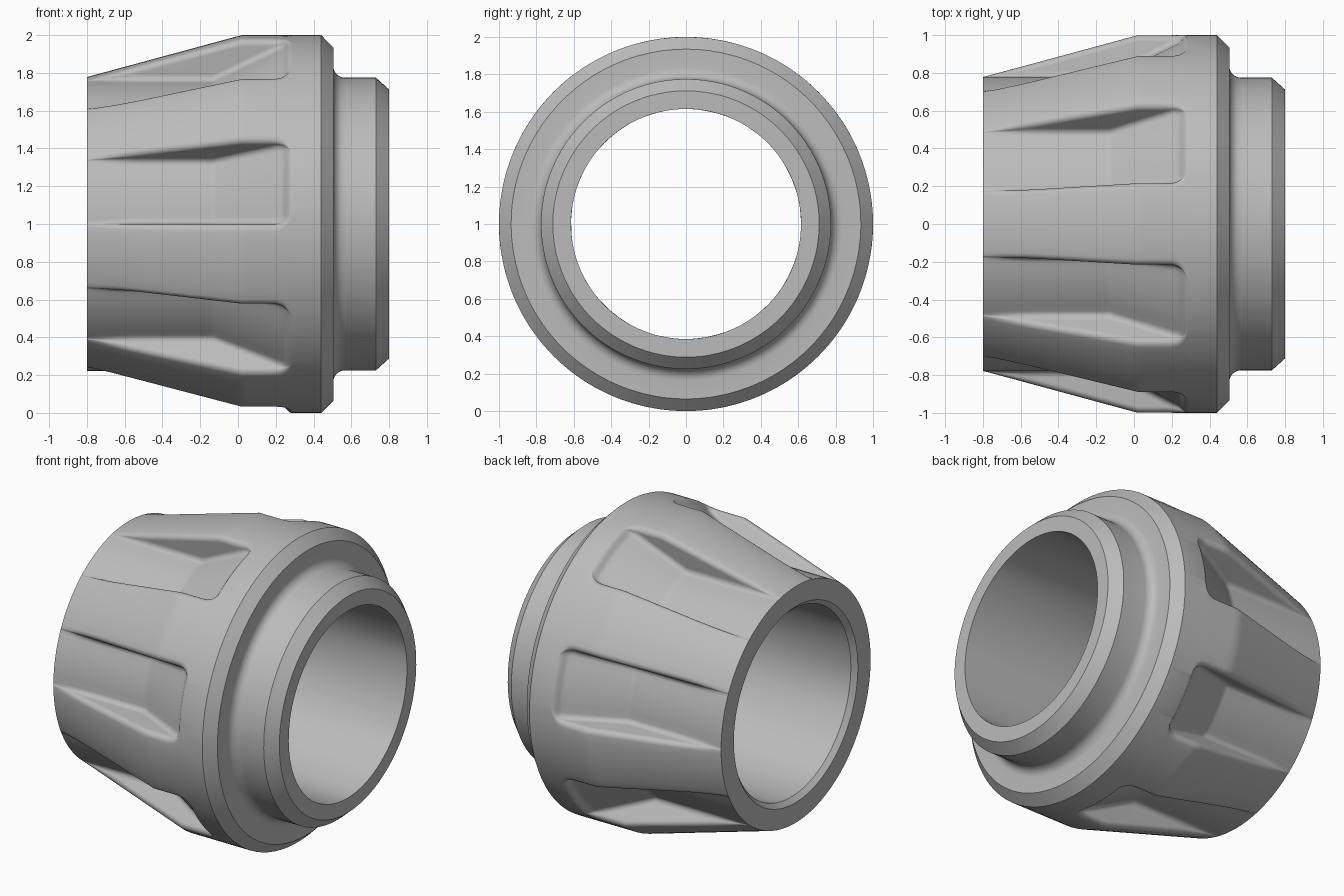
import bpy, bmesh
from math import pi, sin, cos, sqrt, radians

cube = bpy.data.objects.get("Cube")
if cube:
    bpy.data.objects.remove(cube, do_unlink=True)

FLUTES = 7
HALF_PITCH = pi / FLUTES
HALF_WIDTH = HALF_PITCH / 2
FILLET = 0.035          # rounding of flute edges
END = 0.285             # where the flutes run out
ARC = [radians(15 * i) for i in range(7)]


def outer(x):
    """Radius of the tapered body."""
    return min(1.0, 0.778 + 0.271 * (x + 0.8))


def depth(x):
    """Flute depth: level floor, then a ramp, then a rounded end."""
    floor = 0.778 + max(0.0, 0.49 * (x + 0.13))
    t = max(0.0, min(1.0, (END - x) / 0.05))
    return max(0.0, outer(x) - floor) * t * t * (3 - 2 * t)


def half_width(x):
    """Half angle of a flute, with rounded corners at its end."""
    c = 0.09
    over = min(c, max(0.0, x - END + c))
    return HALF_WIDTH - (c - sqrt(c * c - over * over))


def section(x, r, d):
    """Ring of points around the axis at x, cut by flutes of depth d."""
    w, e, f = half_width(x), FILLET / 0.9, min(FILLET, d / 2)
    half = [(HALF_PITCH + (w + e - HALF_PITCH) * i / 4, 0) for i in range(4)]
    half += [(w + e * (1 - sin(a)), f * (1 - cos(a))) for a in ARC]
    half += [(w - e * (1 - cos(a)), d - f * (1 - sin(a))) for a in ARC]
    half += [((w - e) * (1 - i / 4), d) for i in range(1, 5)]
    sector = half + [(-a, p) for a, p in reversed(half[1:-1])]
    ring = []
    for k in range(FLUTES):
        for a, p in sector:
            phi = k * 2 * HALF_PITCH - a
            ring.append((x, (r - p) * sin(phi), 1 - (r - p) * cos(phi)))
    return ring


# Fluted tapered body
xs = [-0.8 + 0.06 * i for i in range(11)] + [-0.15, -0.13, -0.11]
xs += [-0.06, -0.02, 0.02, 0.06, 0.11, 0.16, 0.19, 0.21]
xs += [0.23 + 0.0092 * i for i in range(6)] + [END]
rings = [section(x, outer(x), depth(x)) for x in xs]

# Rim, filleted shoulder, chamfered spigot and bore
profile = [(0.44, 1.0), (0.505, 0.935), (0.505, 0.835)]
profile += [(0.565 - 0.06 * cos(a), 0.835 - 0.06 * sin(a)) for a in ARC[1:]]
profile += [(0.73, 0.775), (0.8, 0.712), (0.8, 0.615),
            (-0.77, 0.615), (-0.8, 0.645)]
rings += [section(x, r, 0) for x, r in profile]

bm = bmesh.new()
loops = [[bm.verts.new(p) for p in ring] for ring in rings]
n = len(loops[0])
for i, loop in enumerate(loops):
    nxt = loops[(i + 1) % len(loops)]
    for j in range(n):
        k = (j + 1) % n
        bm.faces.new((loop[j], loop[k], nxt[k], nxt[j]))
bmesh.ops.remove_doubles(bm, verts=bm.verts, dist=0.00002)
bmesh.ops.recalc_face_normals(bm, faces=bm.faces)
mesh = bpy.data.meshes.new("fluted_collar")
bm.to_mesh(mesh)
bm.free()

collar = bpy.data.objects.new("fluted_collar", mesh)
bpy.context.collection.objects.link(collar)

# Plain grey
grey = bpy.data.materials.new("grey")
grey.use_nodes = True
colour = (0.5, 0.5, 0.5, 1)
grey.diffuse_color = colour
grey.node_tree.nodes["Principled BSDF"].inputs["Base Color"].default_value = colour
mesh.materials.append(grey)

bpy.ops.object.select_all(action='DESELECT')
collar.select_set(True)
bpy.context.view_layer.objects.active = collar
bpy.ops.object.shade_smooth_by_angle(angle=radians(32))
